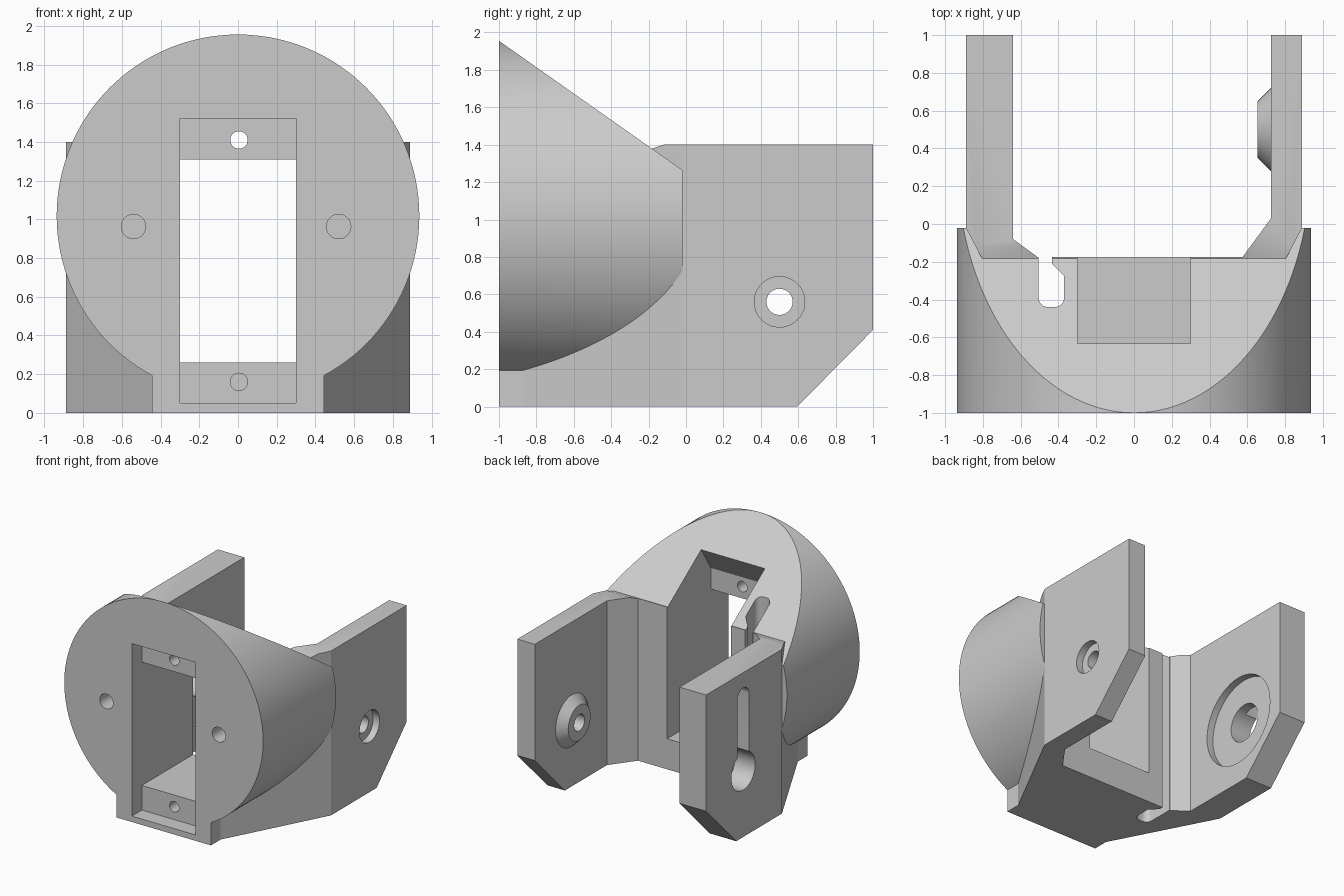
import bpy, bmesh
from math import cos, sin, pi, radians
from mathutils import Matrix

if "Cube" in bpy.data.objects:
    bpy.data.objects.remove(bpy.data.objects["Cube"])

grey = bpy.data.materials.new("light_grey")
grey.use_nodes = True
grey.diffuse_color = (0.6, 0.6, 0.6, 1)
grey.node_tree.nodes["Principled BSDF"].inputs["Base Color"].default_value = (0.6, 0.6, 0.6, 1)


def make(name, bm):
    bmesh.ops.recalc_face_normals(bm, faces=bm.faces)
    mesh = bpy.data.meshes.new(name)
    bm.to_mesh(mesh)
    bm.free()
    mesh.materials.append(grey)
    obj = bpy.data.objects.new(name, mesh)
    bpy.context.collection.objects.link(obj)
    return obj


def prism(name, axis, pts, lo, hi):
    """Extrude a profile along an axis; its points use the other two axes in order."""
    place = {"x": lambda a, b, t: (t, a, b),
             "y": lambda a, b, t: (a, t, b),
             "z": lambda a, b, t: (a, b, t)}[axis]
    bm = bmesh.new()
    ends = [[bm.verts.new(place(a, b, t)) for a, b in pts] for t in (lo, hi)]
    for ring in ends:
        bm.faces.new(ring)
    n = len(pts)
    for i in range(n):
        j = (i + 1) % n
        bm.faces.new((ends[0][i], ends[0][j], ends[1][j], ends[1][i]))
    return make(name, bm)


def arc(cx, cy, r, start=0, end=360, steps=48):
    full = end - start == 360
    return [(cx + r * cos(radians(start + (end - start) * i / steps)),
             cy + r * sin(radians(start + (end - start) * i / steps)))
            for i in range(steps if full else steps + 1)]


def combine(target, tool, operation):
    mod = target.modifiers.new(operation.lower(), "BOOLEAN")
    mod.operation, mod.solver, mod.object = operation, "EXACT", tool
    bpy.context.view_layer.objects.active = target
    bpy.ops.object.modifier_apply(modifier=mod.name)
    bpy.data.objects.remove(tool)


# Base with two arms: plan outline trimmed by the side outline
BACK = -0.175
plan = [(-0.445, -1), (0.445, -1), (0.445, -0.87), (0.89, -0.02), (0.89, 1),
        (0.725, 1), (0.725, 0.03), (0.575, BACK), (-0.51, BACK), (-0.64, -0.08),
        (-0.64, 1), (-0.89, 1), (-0.89, -0.02), (-0.445, -0.87)]
side = [(-1.1, -0.0), (0.595, 0), (1, 0.41), (1.0, 1.4), (-0.12, 1.4),
        (-0.18, 1.38), (-1.1, 1.38)]
bracket = prism("servo_bracket", "z", plan, -0.1, 1.6)
combine(bracket, prism("side_trim", "x", side, -1.2, 1.2), "INTERSECT")

# Round front housing, cut by a sloping plane and cleared between the arms
housing = prism("round_housing", "y", arc(0, 1.018, 0.937, steps=128), -1, -0.02)
slope = [(-1.2, 2.096), (0.2, 1.11), (0.2, 2.6), (-1.2, 2.6)]
combine(housing, prism("slope_cut", "x", slope, -1.2, 1.2), "DIFFERENCE")
gap = [(-0.8, BACK), (0.8, BACK), (0.8, 0.3), (-0.8, 0.3)]
combine(housing, prism("gap_cut", "z", gap, -0.2, 2.5), "DIFFERENCE")
combine(bracket, housing, "UNION")

# Conical pivot boss on the inner face of the left arm
PY, PZ = 0.5, 0.56
bm = bmesh.new()
bmesh.ops.create_cone(bm, cap_ends=True, segments=48, radius1=0.235, radius2=0.15, depth=0.085,
                      matrix=Matrix.Translation((0.6975, PY, PZ)) @ Matrix.Rotation(-pi / 2, 4, "Y"))
combine(bracket, make("pivot_boss", bm), "UNION")

# Central pocket with upper and lower mounting ledges
pocket = [(-1.1, 0.05), (-0.865, 0.05), (-0.865, 0.26), (0, 0.26), (0, 2.01),
          (-0.43, 2.01), (-0.765, 1.49), (-0.765, 1.31), (-0.865, 1.31),
          (-0.865, 1.52), (-1.1, 1.52)]
combine(bracket, prism("pocket_cut", "x", pocket, -0.3, 0.3), "DIFFERENCE")

# Cable slot beside the pocket
slot = ([(-0.505, -0.1)] + arc(-0.455, -0.39, 0.05, 180, 270, 6)
        + arc(-0.42, -0.39, 0.05, 270, 360, 6)
        + [(-0.37, -0.275), (-0.435, -0.21), (-0.435, -0.1)])
combine(bracket, prism("slot_cut", "z", slot, -0.2, 2.2), "DIFFERENCE")

# Screw holes seen on the front: x, z, radius, start and end depth
for x, z, r, y0, y1 in [(-0.54, 0.963, 0.063, -1.1, -0.72), (0.52, 0.963, 0.063, -1.1, -0.72),
                        (0.005, 1.41, 0.045, -0.95, -0.7), (0.005, 0.16, 0.045, -0.95, -0.6)]:
    combine(bracket, prism("screw_cut", "y", arc(x, z, r, steps=32), y0, y1), "DIFFERENCE")

# Arm bores: pivot hole, its counterbore, bearing recess and wide hole
for r, x0, x1 in [(0.07, 0.5, 1.1), (0.135, 0.83, 1.1), (0.38, -0.70, -0.55), (0.16, -1.1, -0.6)]:
    combine(bracket, prism("bore_cut", "x", arc(PY, PZ, r), x0, x1), "DIFFERENCE")

# Cable groove rising from the wide hole on the outer face of the right arm
groove = arc(PY, 1.19, 0.08, 0, 180, 16) + [(PY - 0.08, PZ), (PY + 0.08, PZ)]
combine(bracket, prism("groove_cut", "x", groove, -1.1, -0.78), "DIFFERENCE")

# Smooth rounded walls, keep hard edges
bpy.ops.object.select_all(action="DESELECT")
bracket.select_set(True)
bpy.context.view_layer.objects.active = bracket
bpy.ops.object.shade_smooth_by_angle(angle=radians(25))
